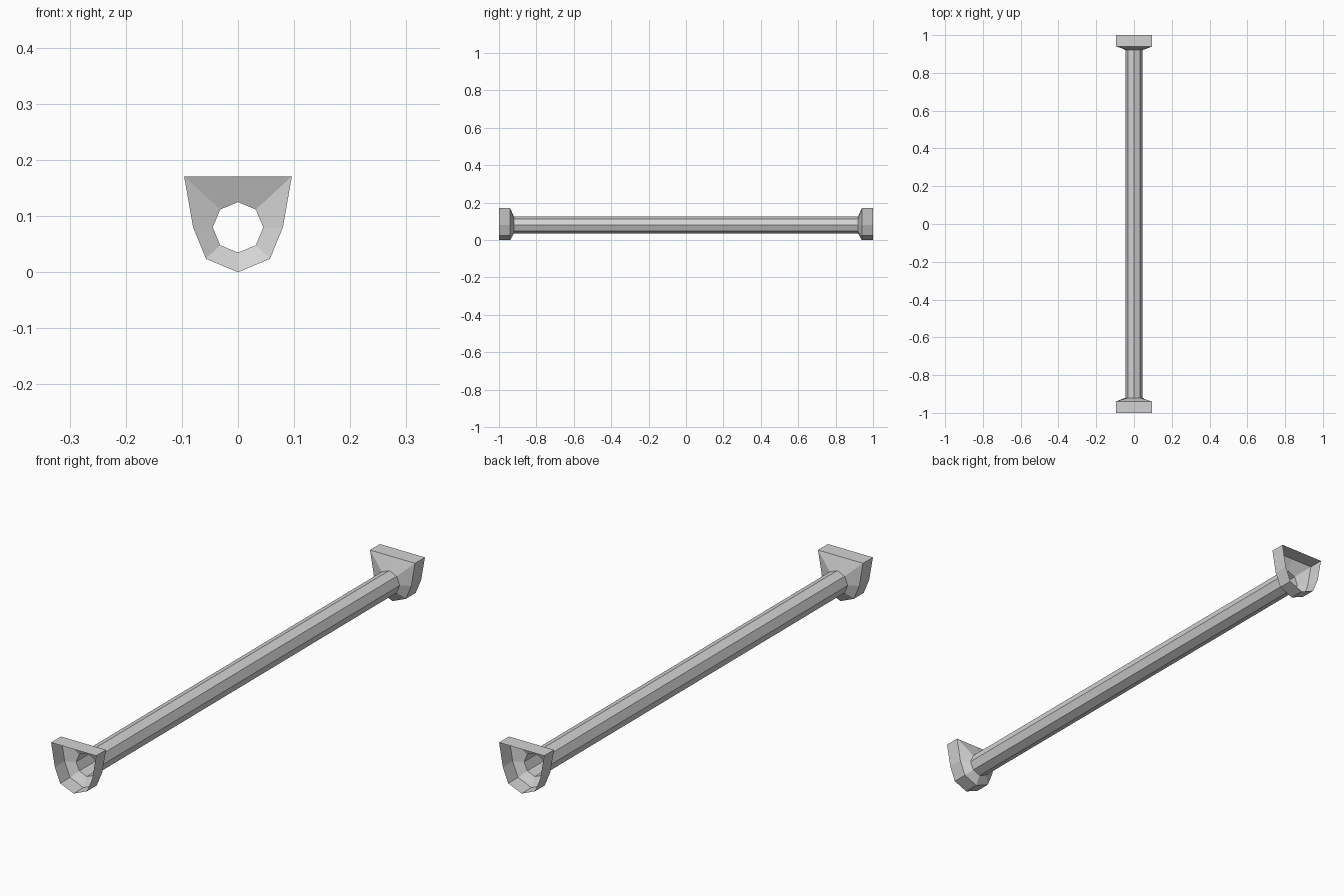
import bpy
import math

cube = bpy.data.objects.get("Cube")
if cube:
    bpy.data.objects.remove(cube, do_unlink=True)

AXIS_Z = 0.08
TUBE_R = 0.045
LIP_Y, RIM_Y, END_Y = 0.92, 0.94, 1.0

grey = bpy.data.materials.new("plain grey")
grey.use_nodes = True
colour = (0.65, 0.65, 0.65, 1)
grey.diffuse_color = colour
grey.node_tree.nodes["Principled BSDF"].inputs["Base Color"].default_value = colour

# Octagon with a corner at the bottom, counted round towards +x
octagon = [(TUBE_R * math.sin(i * math.pi / 4),
            AXIS_Z - TUBE_R * math.cos(i * math.pi / 4)) for i in range(8)]

# Flange outline: rounded below, widening to a flat top
half = [(0.057, 0.024), (0.08, 0.08), (0.096, 0.171)]
outline = [(0, 0)] + half + [(0, 0.171)] + [(-x, z) for x, z in reversed(half)]


def loft(name, sections):
    """Open shell joining (outline, y) sections, each of eight corners."""
    verts = [(x, y, z) for pts, y in sections for x, z in pts]
    faces = []
    for s in range(len(sections) - 1):
        a, b = s * 8, s * 8 + 8
        for i in range(8):
            j = (i + 1) % 8
            faces.append((a + i, b + i, b + j, a + j))
    mesh = bpy.data.meshes.new(name)
    mesh.from_pydata(verts, [], faces)
    mesh.materials.append(grey)
    obj = bpy.data.objects.new(name, mesh)
    bpy.context.collection.objects.link(obj)
    return obj


# Hollow octagonal tube
loft("tube", [(octagon, -LIP_Y), (octagon, LIP_Y)])

# Open cups at both ends, sections ordered along +y so faces point outwards
loft("front_flange", [(outline, -END_Y), (outline, -RIM_Y), (octagon, -LIP_Y)])
loft("back_flange", [(octagon, LIP_Y), (outline, RIM_Y), (outline, END_Y)])
